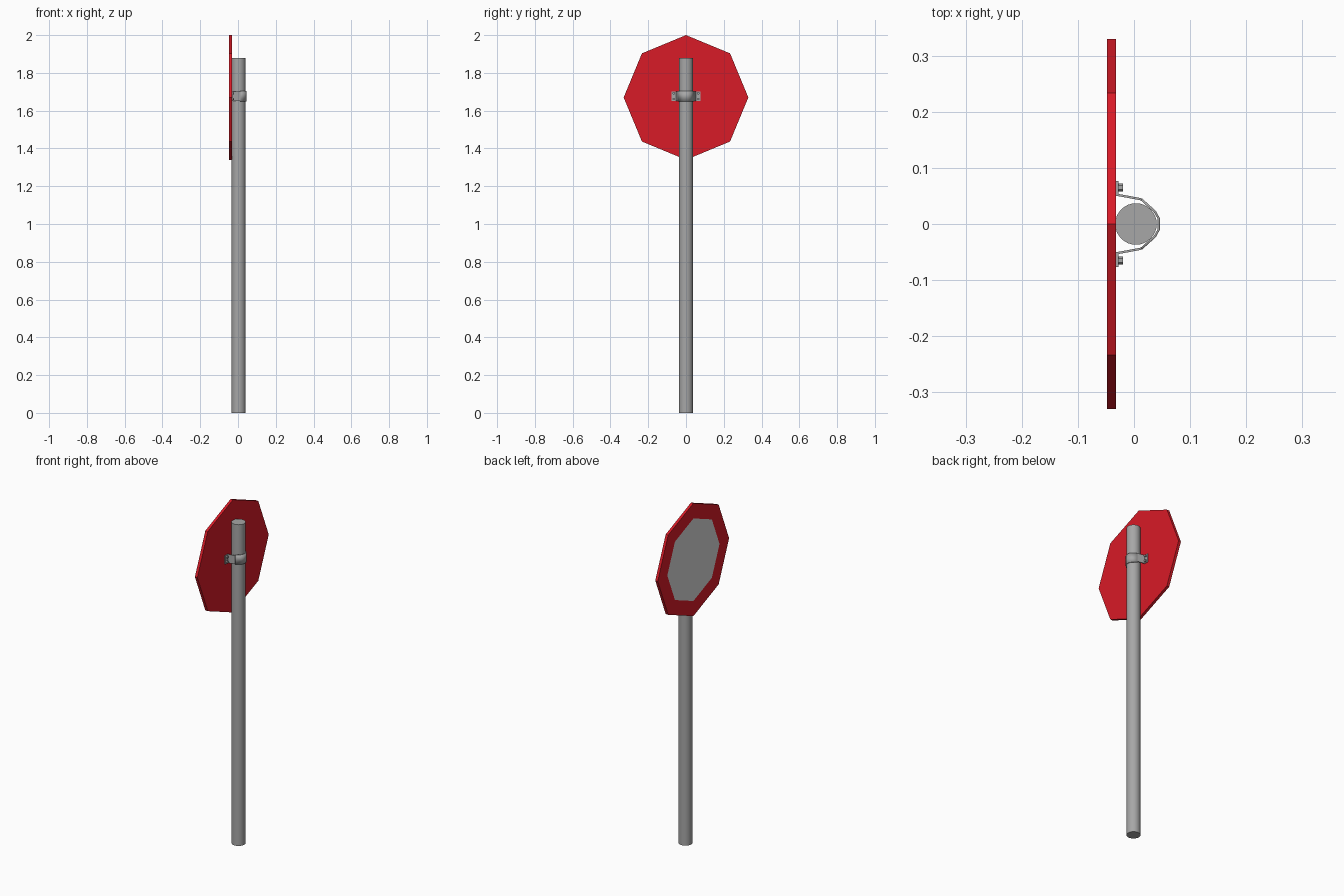
import bpy, bmesh, math
from mathutils import Matrix

if "Cube" in bpy.data.objects:
    bpy.data.objects.remove(bpy.data.objects["Cube"])


def material(name, rgb):
    m = bpy.data.materials.new(name)
    m.diffuse_color = (*rgb, 1)
    m.use_nodes = True
    m.node_tree.nodes["Principled BSDF"].inputs["Base Color"].default_value = m.diffuse_color
    return m


RED = material("sign red", (0.69, 0.0105, 0.02))
GREY = material("metal grey", (0.385, 0.385, 0.385))
PALE = material("panel pale grey", (0.69, 0.69, 0.69))


def make_object(name, bm, *mats):
    bmesh.ops.recalc_face_normals(bm, faces=bm.faces)
    me = bpy.data.meshes.new(name)
    bm.to_mesh(me)
    bm.free()
    ob = bpy.data.objects.new(name, me)
    bpy.context.collection.objects.link(ob)
    for m in mats:
        me.materials.append(m)
    return ob


def smooth(ob, degrees):
    bpy.context.view_layer.objects.active = ob
    ob.select_set(True)
    bpy.ops.object.shade_smooth_by_angle(angle=math.radians(degrees))
    ob.select_set(False)


def cylinder(name, sides, radius, depth, matrix, mat):
    bm = bmesh.new()
    bmesh.ops.create_cone(bm, cap_ends=True, segments=sides, radius1=radius,
                          radius2=radius, depth=depth, matrix=matrix)
    return make_object(name, bm, mat)


# Round pole
pole = cylinder("pole", 32, 0.037, 1.88,
                Matrix.Translation((0.0035, 0, 0.94)), GREY)
smooth(pole, 40)

# Octagonal plate, one corner up, with a pale inset panel on its -x face
bm = bmesh.new()
R, ZC = 0.33, 1.67
ring = [bm.verts.new((-0.048, R * math.sin(i * math.pi / 4),
                      ZC + R * math.cos(i * math.pi / 4))) for i in range(8)]
face = bm.faces.new(ring)
ext = bmesh.ops.extrude_face_region(bm, geom=[face], use_keep_orig=True)
for v in ext["geom"]:
    if isinstance(v, bmesh.types.BMVert):
        v.co.x = -0.032
bmesh.ops.recalc_face_normals(bm, faces=bm.faces)
front = min(bm.faces, key=lambda f: f.calc_center_median().x)
bmesh.ops.inset_region(bm, faces=[front], thickness=0.29 * R * math.cos(math.pi / 8))
front.material_index = 1
make_object("sign_plate", bm, RED, PALE)


# Bent clamp strap: sheet along a path in plan, thickened
def strap(name, path, half_height, zc=1.677):
    bm = bmesh.new()
    cols = [[bm.verts.new((x, y, zc + s * half_height)) for s in (-1, 1)]
            for x, y in path]
    for a, b in zip(cols, cols[1:]):
        bm.faces.new((a[0], b[0], b[1], a[1]))
    ob = make_object(name, bm, GREY)
    mod = ob.modifiers.new("thickness", "SOLIDIFY")
    mod.thickness = 0.004
    mod.offset = 0
    mod.use_even_offset = True
    return ob


half = [(0.013, 0.044), (0.037, 0.0225), (0.044, 0.010)]
band = strap("clamp_band", half + [(x, -y) for x, y in reversed(half)], 0.028)
smooth(band, 50)
for side, label in ((1, "left"), (-1, "right")):
    strap("clamp_arm_" + label,
          [(-0.030, side * 0.077), (-0.030, side * 0.052), (0.013, side * 0.044)],
          0.025)
    # Two hex bolts through each flange
    for z, level in ((1.692, "upper"), (1.662, "lower")):
        cylinder(f"bolt_{label}_{level}", 6, 0.007, 0.010,
                 Matrix.Translation((-0.025, side * 0.065, z))
                 @ Matrix.Rotation(math.pi / 2, 4, 'Y'), GREY)
